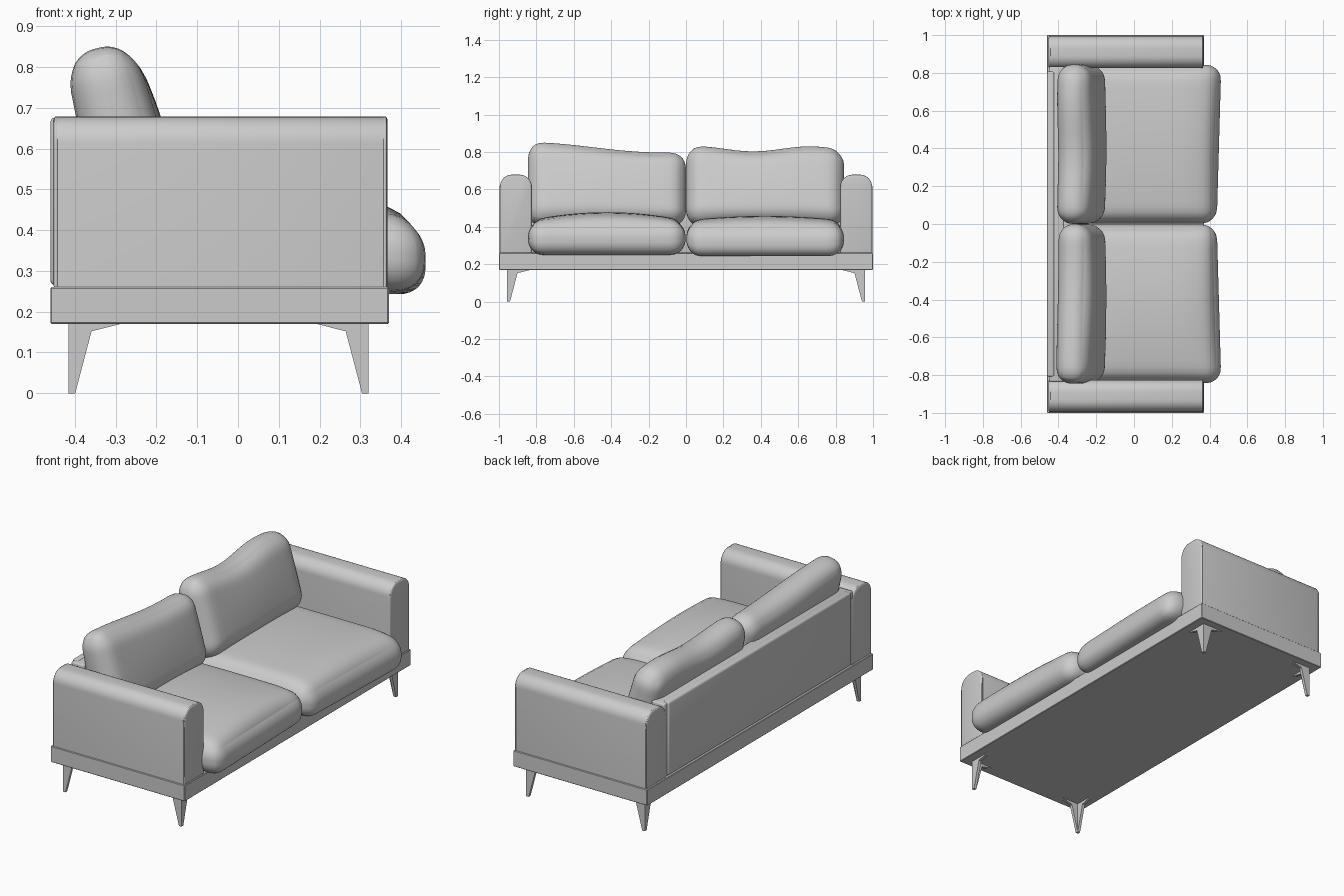
import bpy, bmesh, math
from mathutils import Vector, Matrix

if "Cube" in bpy.data.objects:
    bpy.data.objects.remove(bpy.data.objects["Cube"])


def finish(bm, name, angle=35):
    bmesh.ops.recalc_face_normals(bm, faces=bm.faces)
    me = bpy.data.meshes.new(name)
    bm.to_mesh(me)
    bm.free()
    ob = bpy.data.objects.new(name, me)
    bpy.context.collection.objects.link(ob)
    bpy.ops.object.select_all(action='DESELECT')
    ob.select_set(True)
    bpy.context.view_layer.objects.active = ob
    bpy.ops.object.shade_smooth_by_angle(angle=math.radians(angle))
    return ob


def box(name, lo, hi, bevel=0.0, segments=3):
    lo, hi = Vector(lo), Vector(hi)
    bm = bmesh.new()
    bmesh.ops.create_cube(bm, size=1)
    for v in bm.verts:
        v.co = (lo + hi) / 2 + Vector(a * b for a, b in zip(v.co, hi - lo))
    if bevel:
        bmesh.ops.bevel(bm, geom=bm.edges[:], offset=bevel, segments=segments,
                        profile=0.5, affect='EDGES')
    return finish(bm, name)


def prism(bm, points, offset):
    """Extrude a closed outline along the offset vector."""
    face = bm.faces.new([bm.verts.new(p) for p in points])
    ext = bmesh.ops.extrude_face_region(bm, geom=[face])
    bmesh.ops.translate(bm, vec=offset,
                        verts=[e for e in ext['geom'] if isinstance(e, bmesh.types.BMVert)])


def cushion(name, half, radius, shape):
    """Soft rounded box, then shaped by a function of position and -1..1 coordinates."""
    bm = bmesh.new()
    bmesh.ops.create_cube(bm, size=2)
    bmesh.ops.subdivide_edges(bm, edges=bm.edges[:], cuts=23, use_grid_fill=True)
    for v in bm.verts:
        q = Vector(math.sin(c * math.pi / 2) for c in v.co)
        p = Vector(a * b for a, b in zip(q, half))
        inner = Vector(max(r - h, min(h - r, c)) for c, h, r in zip(p, half, [radius] * 3))
        v.co = shape(inner + (p - inner).normalized() * radius, q)
    return finish(bm, name, 80)


# Base platform and backrest with a raised rear pad
box("base", (-0.46, -1, 0.17), (0.37, 1, 0.26), 0.003, 1)
box("backrest", (-0.45, -0.835, 0.26), (-0.37, 0.835, 0.672), 0.008)
box("backrest_rear_pad", (-0.46, -0.81, 0.265), (-0.42, 0.81, 0.676), 0.012)

# Arms with rounded tops and piped ends
y0, y1, top, r = 0.825, 0.995, 0.678, 0.065
outline = [(y0, 0.258)]
for cy, start in ((y0 + r, 180), (y1 - r, 90)):
    for i in range(9):
        a = math.radians(start - i * 90 / 8)
        outline.append((cy + r * math.cos(a), top - r + r * math.sin(a)))
outline.append((y1, 0.258))
for s, side in ((-1, "right"), (1, "left")):
    bm = bmesh.new()
    prism(bm, [(-0.453, s * y, z) for y, z in outline], (0.82, 0, 0))
    ends = [e for f in bm.faces if len(f.verts) > 4 for e in f.edges]
    bmesh.ops.bevel(bm, geom=ends, offset=0.01, segments=3, profile=0.5, affect='EDGES')
    finish(bm, side + "_arm")
    for x, end in ((-0.446, "back"), (0.36, "front")):
        cu = bpy.data.curves.new(side + "_arm_piping_" + end, 'CURVE')
        cu.dimensions = '3D'
        cu.bevel_depth = 0.005
        cu.bevel_resolution = 2
        sp = cu.splines.new('POLY')
        sp.points.add(len(outline) - 1)
        for pt, (y, z) in zip(sp.points, outline):
            ym = (y0 + y1) / 2
            pt.co = (x, s * (ym + (y - ym) * 0.96), z - 0.004, 1)
        bpy.context.collection.objects.link(bpy.data.objects.new(cu.name, cu))

# Angled legs: two tapered plates meeting at each outer corner
wing = [(0, 0), (0.016, 0), (0.056, 0.152), (0.135, 0.172), (0, 0.172)]
for sx, cx, end in ((1, -0.415, "back"), (-1, 0.32, "front")):
    for sy, side in ((-1, "right"), (1, "left")):
        cy = sy * 0.957
        bm = bmesh.new()
        prism(bm, [(cx + sx * d, cy, z) for d, z in wing], (0, -sy * 0.016, 0))
        prism(bm, [(cx, cy - sy * d, z) for d, z in wing], (sx * 0.016, 0, 0))
        finish(bm, f"{side}_{end}_leg")

# Seat and back cushions, each pair slightly different in fullness
TILT = Matrix.Rotation(math.radians(-14), 3, 'Y')
for s, side, crown, sag in ((-1, "right", 0.045, 0.0), (1, "left", 0.025, 0.016)):

    def seat(p, q):
        x, y, z = p.x + 0.06, p.y + s * 0.423, p.z + 0.343
        fall = max(0, (x - 0.25) / 0.2) ** 2
        puff = (1 - q.x ** 4) * (1 - q.y ** 2)
        z += crown * puff * max(0, q.z)
        z -= fall * (0.012 + sag)
        x += 0.012 * s * q.y * max(0, q.x)
        return Vector((x, y, z))

    def back(p, q):
        t = s * q.y                                # -1 at the middle, 1 at the arm
        lift = max(0, (q.z + 1) / 2)
        if s < 0:
            wave = 0.015 + 0.022 * t + 0.012 * math.cos(2.5 * (t - 0.8))
        else:
            wave = 0.01 + 0.014 * math.cos(4.4 * (t + 0.15) + math.pi)
        p = p.copy()
        p.x *= 1.02 - 0.1 * q.z
        p.x += 0.02 * (1 - q.y ** 2) * (1 - q.z ** 2) * max(0, q.x)
        p.z += wave * lift
        p = TILT @ p
        return p + Vector((-0.285, s * 0.423, 0.604))

    cushion(side + "_seat_cushion", (0.39, 0.42, 0.09), 0.082, seat)
    cushion(side + "_back_cushion", (0.092, 0.422, 0.205), 0.084, back)
